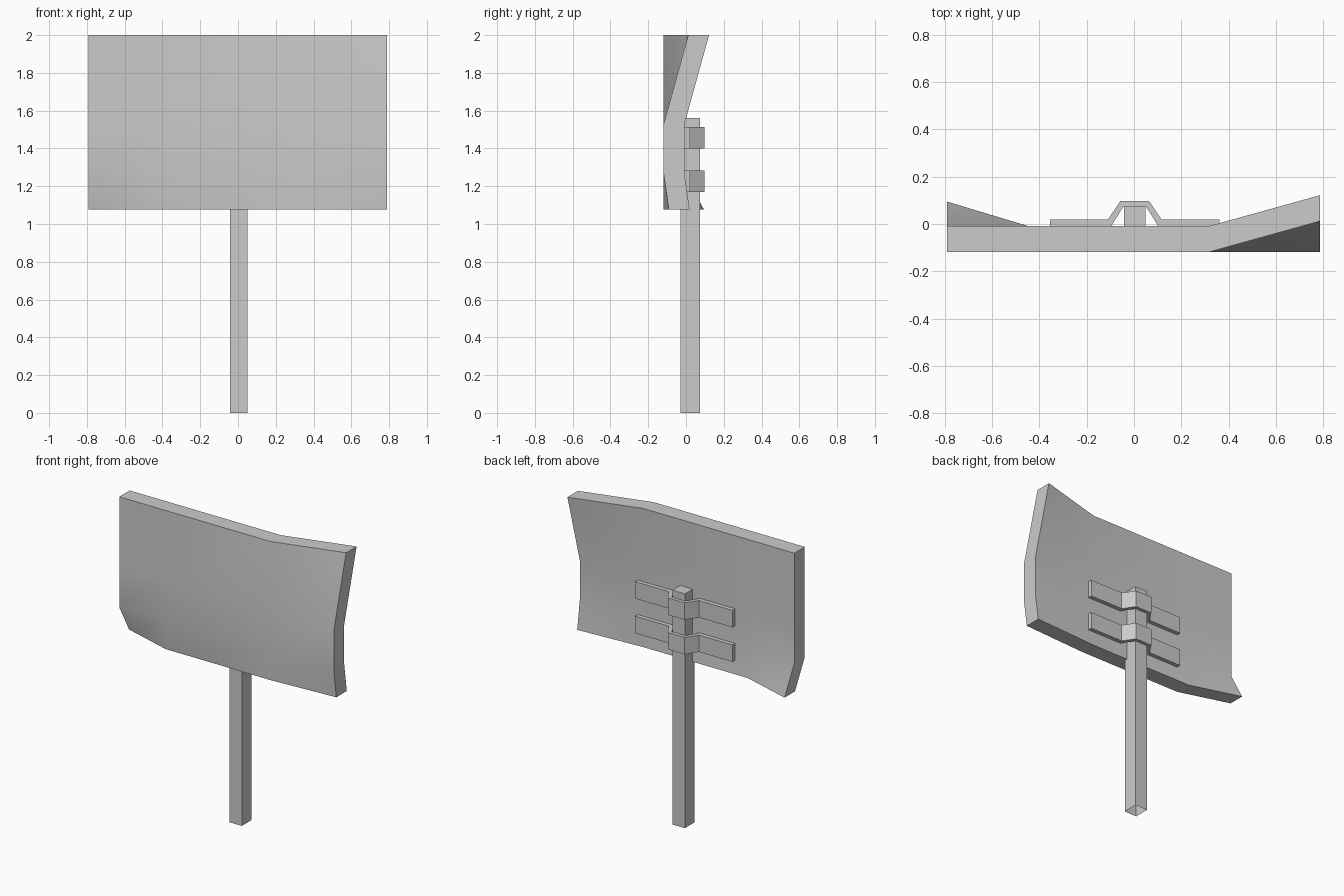
import bpy, bmesh
from mathutils import Vector

if "Cube" in bpy.data.objects:
    bpy.data.objects.remove(bpy.data.objects["Cube"])


def finish(name, bm, smooth=True):
    bmesh.ops.recalc_face_normals(bm, faces=bm.faces)
    mesh = bpy.data.meshes.new(name)
    bm.to_mesh(mesh)
    bm.free()
    obj = bpy.data.objects.new(name, mesh)
    bpy.context.collection.objects.link(obj)
    if smooth:
        bpy.ops.object.select_all(action='DESELECT')
        obj.select_set(True)
        bpy.context.view_layer.objects.active = obj
        bpy.ops.object.shade_smooth_by_angle(angle=0.6)
    return obj


def extrude(bm, vec):
    """Give the sheet in bm thickness along vec."""
    res = bmesh.ops.extrude_face_region(bm, geom=bm.faces[:], use_keep_orig=True)
    verts = [g for g in res["geom"] if isinstance(g, bmesh.types.BMVert)]
    bmesh.ops.translate(bm, verts=verts, vec=Vector(vec))


# Sign panel: thick board with three corners bent backwards
xs = [-0.792, -0.45, 0.32, 0.788]
zs = [1.077, 1.265, 1.53, 2.0]
bend = {(0, 0): 0.103, (3, 0): 0.027, (3, 3): 0.13}
bm = bmesh.new()
grid = [[bm.verts.new((x, -0.118 + bend.get((i, j), 0), z))
         for j, z in enumerate(zs)] for i, x in enumerate(xs)]
for i in range(3):
    for j in range(3):
        bm.faces.new((grid[i][j], grid[i + 1][j], grid[i + 1][j + 1], grid[i][j + 1]))
extrude(bm, (0, 0.11, 0))
finish("sign_panel", bm)

# Square post, open at the foot
bm = bmesh.new()
bmesh.ops.create_cube(bm, size=1)
bmesh.ops.scale(bm, vec=(0.092, 0.104, 1.56), verts=bm.verts)
bmesh.ops.translate(bm, vec=(0.003, 0.022, 0.78), verts=bm.verts)
finish("post", bm, smooth=False)
post = bpy.data.objects["post"].data
bm = bmesh.new()
bm.from_mesh(post)
bmesh.ops.delete(bm, geom=[f for f in bm.faces if f.normal.z < -0.9], context='FACES_ONLY')
bm.to_mesh(post)
bm.free()

# Two clamp straps wrapped round the back of the post
outer = [(-0.355, 0.02), (-0.11, 0.02), (-0.058, 0.097), (0.064, 0.097), (0.116, 0.02), (0.361, 0.02)]
inner = [(-0.355, -0.01), (-0.097, -0.01), (-0.045, 0.074), (0.051, 0.074), (0.103, -0.01), (0.361, -0.01)]
for name, z in (("lower_strap", 1.17), ("upper_strap", 1.40)):
    bm = bmesh.new()
    a = [bm.verts.new((x, y, z)) for x, y in outer]
    b = [bm.verts.new((x, y, z)) for x, y in inner]
    for i in range(5):
        bm.faces.new((a[i], a[i + 1], b[i + 1], b[i]))
    extrude(bm, (0, 0, 0.113))
    strap = finish(name, bm)
    strap.select_set(True)
    bpy.ops.object.shade_smooth_by_angle(angle=1.05)
